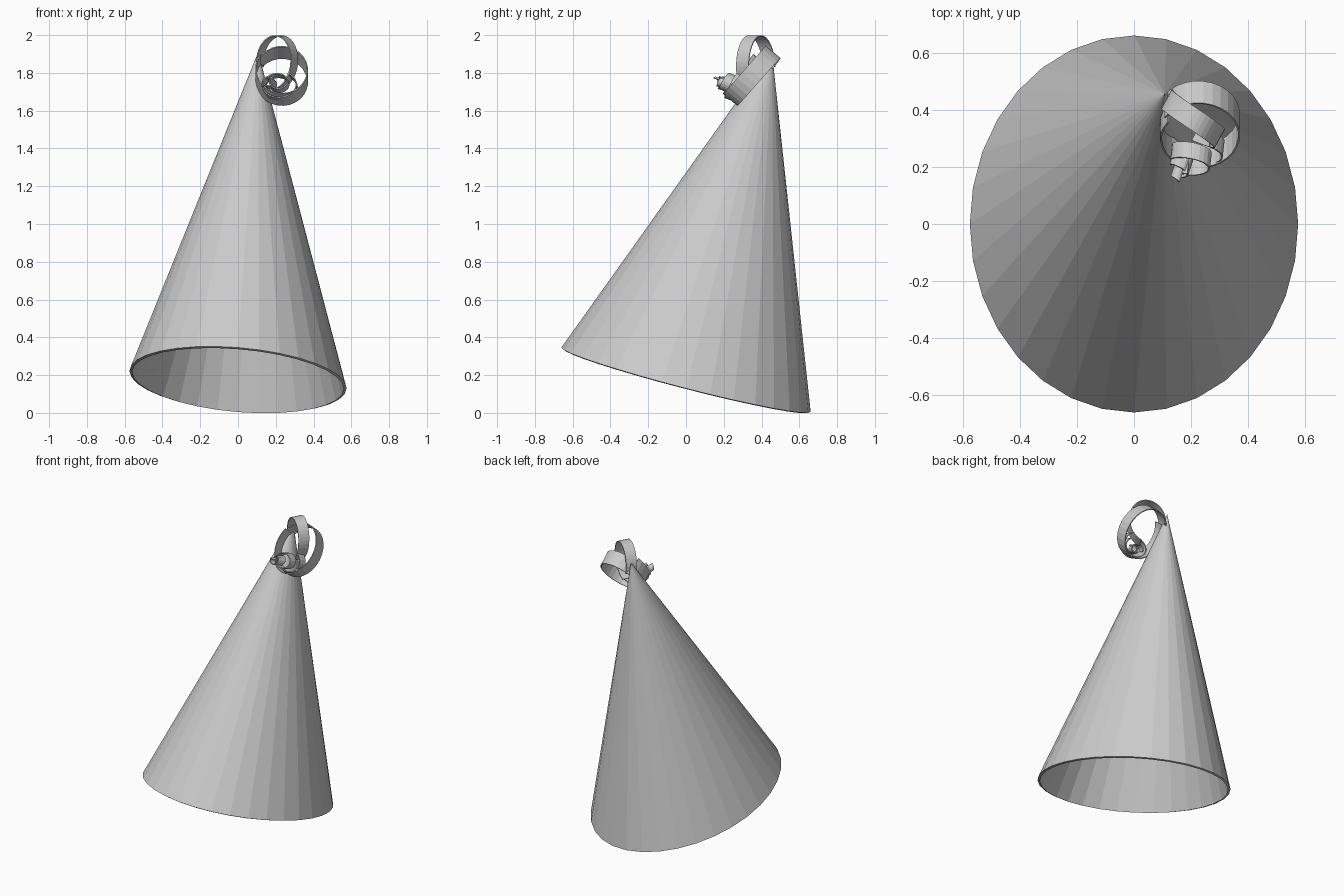
import bpy, bmesh, math
from mathutils import Vector, Matrix

if "Cube" in bpy.data.objects:
    bpy.data.objects.remove(bpy.data.objects["Cube"])


def make_object(name, bm, thickness, offset):
    bmesh.ops.recalc_face_normals(bm, faces=bm.faces)
    mesh = bpy.data.meshes.new(name)
    bm.to_mesh(mesh)
    bm.free()
    ob = bpy.data.objects.new(name, mesh)
    bpy.context.collection.objects.link(ob)
    mod = ob.modifiers.new("thickness", 'SOLIDIFY')
    mod.thickness = thickness
    mod.offset = offset
    return ob


# Hat: open 32-sided cone, oval and tilted back
bm = bmesh.new()
bmesh.ops.create_cone(bm, cap_ends=False, segments=32, radius1=1, radius2=0, depth=1)
bmesh.ops.remove_doubles(bm, verts=bm.verts, dist=1e-5)
side = Vector((0.575, 0, -0.046))
back = Vector((0, 0.66, -0.17))
axis = Vector((0.107, 0.455, 1.735))
centre = Vector((0, 0, 0.176))
for v in bm.verts:
    x, y, z = v.co
    v.co = centre + side * x + back * y + axis * (z + 0.5)
make_object("hat_cone", bm, 0.015, -1)


# Ribbon curl: a flat band wound round an axis, shrinking along the way
def curl(name, centre, axis, start, end, a0, a1, width, drift=0.0, steps=28):
    n = Vector(axis).normalized()
    u = (Vector((1, 0, 0)) - n * n.x).normalized()
    v = u.cross(n)
    bm = bmesh.new()
    last = None
    for i in range(steps + 1):
        t = i / steps
        a = math.radians(a0 + (a1 - a0) * t)
        ru = start[0] + (end[0] - start[0]) * t
        rv = start[1] + (end[1] - start[1]) * t
        p = Vector(centre) + u * ru * math.cos(a) + v * rv * math.sin(a) + n * drift * (t - 0.5)
        pair = [bm.verts.new(p + n * s * width / 2) for s in (-1, 1)]
        if last:
            bm.faces.new((last[0], last[1], pair[1], pair[0]))
        last = pair
    return make_object(name, bm, 0.006, 0)


# Large outer loop, leaning forward at the bottom
curl("ribbon_outer_loop", (0.23, 0.345, 1.785), (0, 0.77, -0.64),
     (0.14, 0.17), (0.135, 0.165), 150, -215, 0.1, -0.03)
# Upright arch over the tip
curl("ribbon_arch", (0.21, 0.36, 1.855), (0.48, 0.88, 0),
     (0.12, 0.142), (0.10, 0.14), 190, -75, 0.075, -0.05)
# Small tight curls at the loose end
curl("ribbon_inner_curl", (0.21, 0.235, 1.735), (0.1, 0.9, -0.35),
     (0.105, 0.085), (0.03, 0.025), 60, -600, 0.06, -0.09, 40)
curl("ribbon_end_curl", (0.165, 0.2, 1.745), (0.3, 0.9, -0.3),
     (0.04, 0.035), (0.015, 0.015), 200, -320, 0.06, -0.06, 20)
